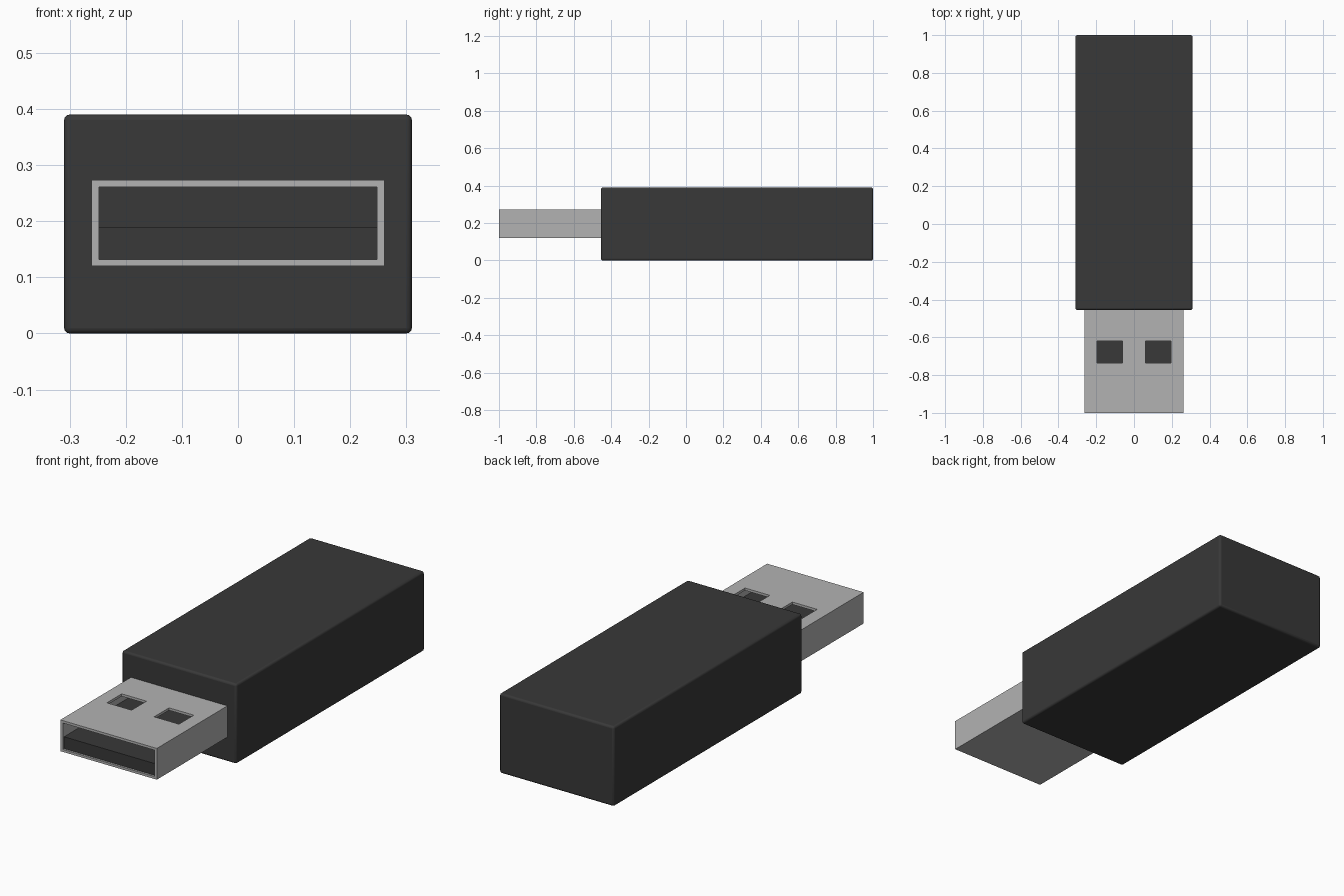
import bpy

if "Cube" in bpy.data.objects:
    bpy.data.objects.remove(bpy.data.objects["Cube"])


def material(name, value):
    mat = bpy.data.materials.new(name)
    mat.diffuse_color = (value, value, value, 1)
    mat.use_nodes = True
    mat.node_tree.nodes["Principled BSDF"].inputs["Base Color"].default_value = mat.diffuse_color
    return mat


def box(name, lo, hi, mat=None):
    """Axis-aligned box between two corners."""
    mid = [(a + b) / 2 for a, b in zip(lo, hi)]
    size = [b - a for a, b in zip(lo, hi)]
    bpy.ops.mesh.primitive_cube_add(size=1, location=mid)
    obj = bpy.context.object
    obj.name = name
    obj.scale = size
    bpy.ops.object.transform_apply(location=False, rotation=False, scale=True)
    if mat:
        obj.data.materials.append(mat)
    return obj


def cut(obj, cutter):
    mod = obj.modifiers.new("cut", 'BOOLEAN')
    mod.operation = 'DIFFERENCE'
    mod.solver = 'EXACT'
    mod.object = cutter
    cutter.hide_render = True
    cutter.hide_viewport = True
    cutter.display_type = 'WIRE'


dark = material("dark_plastic", 0.04)
metal = material("metal", 0.45)

# Plastic body with softly rounded edges
body = box("body", (-0.31, -0.455, 0), (0.31, 1, 0.39), dark)
bevel = body.modifiers.new("bevel", 'BEVEL')
bevel.width = 0.01
bevel.segments = 3
bpy.context.view_layer.objects.active = body
bpy.ops.object.shade_smooth_by_angle()

# Hollow metal plug shell, open at the front
shell = box("plug_shell", (-0.261, -1, 0.12), (0.261, -0.45, 0.273), metal)
cut(shell, box("shell_cavity", (-0.248, -1.1, 0.132), (0.248, -0.4, 0.261), metal))

# Two latch windows in the top of the shell
for side in (-1, 1):
    x = side * 0.128
    cut(shell, box("window_cutter", (x - 0.067, -0.735, 0.2),
                   (x + 0.067, -0.62, 0.3), metal))

# Contact tongue filling the lower half of the plug
box("contact_tongue", (-0.248, -0.99, 0.132), (0.248, -0.45, 0.19), dark)
